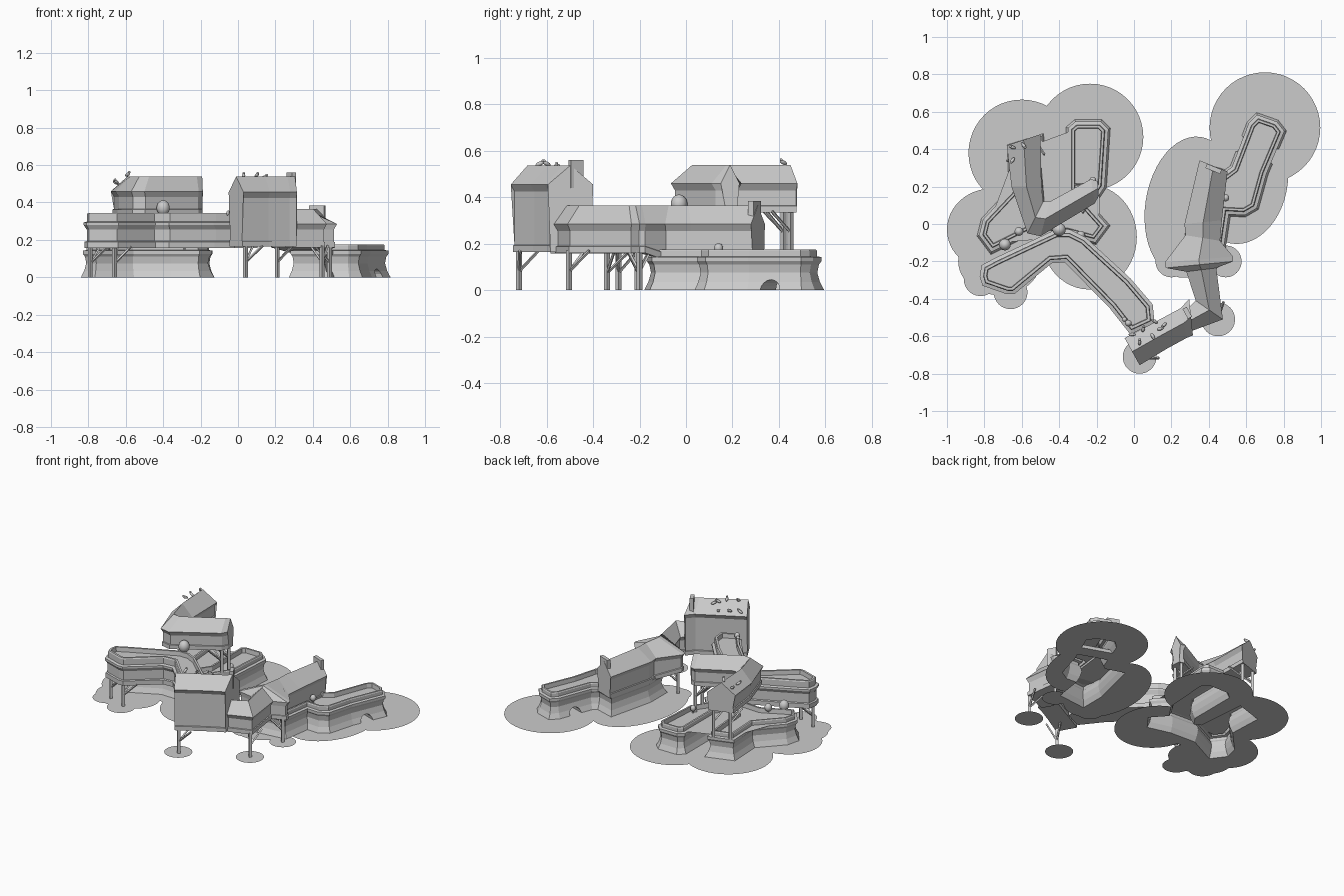
import bpy, bmesh, math
from mathutils import Vector, Matrix

if "Cube" in bpy.data.objects:
    bpy.data.objects.remove(bpy.data.objects["Cube"])


def finish(name, bm):
    bmesh.ops.recalc_face_normals(bm, faces=bm.faces)
    me = bpy.data.meshes.new(name)
    bm.to_mesh(me)
    bm.free()
    ob = bpy.data.objects.new(name, me)
    bpy.context.collection.objects.link(ob)
    return ob


def offset(poly, d):
    # mitred offset of a closed outline, positive = outward
    pts = [Vector(p) for p in poly]
    area = sum(a.x * b.y - b.x * a.y for a, b in zip(pts, pts[1:] + pts[:1]))
    s = 1 if area > 0 else -1
    out = []
    for i, p in enumerate(pts):
        e1 = (p - pts[i - 1]).normalized()
        e2 = (pts[(i + 1) % len(pts)] - p).normalized()
        n1, n2 = Vector((e1.y, -e1.x)) * s, Vector((e2.y, -e2.x)) * s
        out.append(p + (n1 + n2) * d / max(0.5, 1 + n1.dot(n2)))
    return out


def loft(name, rings):
    bm = bmesh.new()
    vs = [[bm.verts.new(p) for p in r] for r in rings]
    n = len(vs[0])
    for a, b in zip(vs, vs[1:]):
        for i in range(n):
            bm.faces.new((a[i], a[(i + 1) % n], b[(i + 1) % n], b[i]))
    caps = [bm.faces.new(vs[0]), bm.faces.new(vs[-1])]
    bmesh.ops.triangulate(bm, faces=caps, ngon_method='EAR_CLIP')
    return finish(name, bm)


def terrace(name, poly, profile):
    return loft(name, [[(p.x, p.y, z) for p in offset(poly, d)] for d, z in profile])


def building(name, left, right, zb, ze, zr, over=0.018):
    # gabled strip lofted between a left and a right eave line
    rings = []
    for i, (l, r) in enumerate(zip(left, right)):
        l, r = Vector(l), Vector(r)
        u = (r - l).normalized()
        b = zb[i] if isinstance(zb, list) else zb
        prof = [(.6 * over, b), (.6 * over, b + .028), (over, b + .03), (over, ze - .03), (0, ze)]
        m = (l + r) / 2
        ring = [(*(l + u * o), z) for o, z in prof] + [(m.x, m.y, zr)]
        ring += [(*(r - u * o), z) for o, z in reversed(prof)]
        rings.append(ring)
    return loft(name, rings)


def cut(ob, cutter):
    mod = ob.modifiers.new("cut", 'BOOLEAN')
    mod.operation, mod.solver, mod.object = 'DIFFERENCE', 'EXACT', cutter
    dg = bpy.context.evaluated_depsgraph_get()
    me = bpy.data.meshes.new_from_object(ob.evaluated_get(dg))
    ob.modifiers.clear()
    if len(me.polygons) > 20:
        ob.data = me


def beam(name, a, b, r=0.009, sides=4):
    a, b = Vector(a), Vector(b)
    bm = bmesh.new()
    m = Matrix.Translation((a + b) / 2) @ (b - a).to_track_quat('Z', 'Y').to_matrix().to_4x4()
    bmesh.ops.create_cone(bm, cap_ends=True, segments=sides, radius1=r, radius2=r,
                          depth=(b - a).length, matrix=m)
    return finish(name, bm)


def ball(name, c, s, tilt=0, yaw=0):
    bm = bmesh.new()
    m = Matrix.Translation(c) @ Matrix.Rotation(yaw, 4, 'Z') @ Matrix.Rotation(tilt, 4, 'Y')
    bmesh.ops.create_uvsphere(bm, u_segments=14, v_segments=9, radius=1,
                              matrix=m @ Matrix.Diagonal((*s, 1)))
    for f in bm.faces:
        f.smooth = True
    return finish(name, bm)


def box(name, c, s, yaw=0):
    bm = bmesh.new()
    bmesh.ops.create_cube(bm, size=1, matrix=Matrix.Translation(c) @ Matrix.Rotation(yaw, 4, 'Z')
                          @ Matrix.Diagonal((*s, 1)))
    return finish(name, bm)


def strip_faces(ob, test):
    # remove faces that pass the test and settle the rest on the ground
    bm = bmesh.new()
    bm.from_mesh(ob.data)
    bmesh.ops.delete(bm, geom=[f for f in bm.faces if test(f)], context='FACES')
    for v in bm.verts:
        v.co.z = max(v.co.z, 0)
    bm.to_mesh(ob.data)
    bm.free()


# stone bases with flared feet, cornice and parapet
BASE = [(.018, -.01), (.018, 0), (.002, .035), (-.008, .075), (-.002, .11), (.008, .125),
        (.008, .142), (-.010, .146), (-.010, .17), (-.014, .176), (-.026, .176), (-.029, .145)]
left_base = terrace("left_stone_base", [
    (-.145, .505), (-.18, .54), (-.31, .54), (-.345, .51), (-.345, .17), (-.40, .09), (-.47, .12),
    (-.50, .46), (-.66, .41), (-.65, .18), (-.80, .02), (-.82, -.06), (-.76, -.14), (-.56, -.04),
    (-.36, -.05), (-.21, -.09), (-.15, -.01), (-.24, .09), (-.165, .2)], BASE)
right_base = terrace("right_stone_base", [
    (.66, .575), (.76, .54), (.795, .495), (.70, .27), (.65, .09), (.59, .055), (.5, .06), (.47, -.14),
    (.29, -.16), (.29, 0), (.365, .31), (.49, .27), (.53, .30), (.62, .535)], BASE)

# tunnels through the bases
for base, a, b in [(right_base, (.45, .47, 0), (.9, .31, 0)),
                   (left_base, (-.43, .37, 0), (-.05, .37, 0)),
                   (left_base, (-.78, .3, 0), (-.42, .3, 0))]:
    t = beam("tunnel_cutter", a, b, .045, 16)
    t.hide_render = True
    cut(base, t)
    bpy.data.objects.remove(t)

# flat ground pads, open beneath the bases: x, y, radius x, radius y, turn
PADS = [(-.60, .38, .285, .285, 0), (-.235, .465, .285, .285, 0), (-.76, -.03, .24, .22, 0),
        (-.24, -.07, .255, .28, 0), (-.45, .1, .3, .25, 0), (-.72, -.2, .22, .18, 0),
        (-.82, -.295, .09, .09, 0), (-.66, -.365, .09, .09, 0), (.70, .515, .296, .296, 0),
        (.3, .09, .24, .38, -.15), (.58, .22, .24, .33, -.2), (.49, -.2, .085, .085, 0),
        (.20, -.2, .085, .085, 0), (.45, -.51, .09, .09, 0), (.03, -.71, .09, .09, 0)]
for x, y, rx, ry, rot in PADS:
    bm = bmesh.new()
    bmesh.ops.create_cone(bm, cap_ends=True, segments=48, radius1=1, radius2=1, depth=1,
                          matrix=Matrix.Translation((x, y, .002)) @ Matrix.Rotation(rot, 4, 'Z')
                          @ Matrix.Diagonal((rx, ry, .004, 1)))
    pad = finish("ground_pad", bm)
    cut(pad, left_base)
    cut(pad, right_base)
    strip_faces(pad, lambda f: any(v.co.z > .001 for v in f.verts))

# open the hollow undersides
for base in (left_base, right_base):
    strip_faces(base, lambda f: all(v.co.z < -.005 for v in f.verts))

# raised bridge terrace
terrace("bridge_terrace", [
    (-.825, -.28), (-.815, -.22), (-.74, -.18), (-.42, -.03), (-.34, -.03), (-.26, -.07), (-.02, -.29),
    (.10, -.43), (.11, -.53), (-.02, -.59), (-.13, -.45), (-.37, -.205), (-.44, -.21),
    (-.64, -.375), (-.68, -.375), (-.81, -.33)],
    [(-.012, .158), (-.005, .158), (-.005, .19), (-.016, .193), (-.016, .255), (0, .28), (0, .293),
     (-.018, .298), (-.018, .338), (-.022, .345), (-.036, .345), (-.039, .315)])

# gabled buildings
building("left_house", [(-.68, .42), (-.655, .2), (-.57, -.05), (-.50, -.065), (-.21, .11), (-.188, .15)],
         [(-.50, .48), (-.495, .2), (-.485, .12), (-.45, .12), (-.23, .24), (-.195, .23)], .335, .46, .54)
building("tall_house", [(-.05, -.61), (.12, -.52), (.25, -.45), (.295, -.40)],
         [(.03, -.755), (.17, -.67), (.28, -.61), (.315, -.595)], .165, .455, .538)
building("low_wing", [(.35, .34), (.27, 0), (.275, -.06), (.165, -.205), (.17, -.235), (.28, -.255),
                      (.33, -.41), (.25, -.485)],
         [(.50, .28), (.47, .02), (.46, -.09), (.53, -.175), (.53, -.2), (.44, -.235),
          (.475, -.51), (.30, -.575)],
         [.13, .13, .13] + [.16] * 5, .285, .365)
box("tall_house_chimney", (.285, -.475, .5), (.025, .06, .12), .5)
box("low_wing_chimney", (.425, .295, .345), (.085, .025, .08), -.38)

# timber stilts with diagonal braces: x, y, bottom, top, inward point
STILTS = [(-.79, -.29, 0, .165, -.6, -.2), (-.66, -.34, 0, .165, -.5, -.15),
          (.04, -.72, 0, .17, .3, -.55), (.45, -.505, 0, .17, .38, -.2),
          (.49, -.2, 0, .17, .35, -.2), (.21, -.21, 0, .17, .35, -.2),
          (-.64, .42, .145, .34, -.6, .1), (-.53, .45, .145, .34, -.52, .1),
          (-.22, .21, .145, .34, -.5, .05), (-.225, .14, .145, .34, -.5, 0)]
for x, y, z0, z1, tx, ty in STILTS:
    p = Vector((x, y, 0))
    d = (Vector((tx, ty, 0)) - p).normalized()
    beam("stilt", (x, y, z0), (x, y, z1), .013)
    side = Vector((-d.y, d.x, 0))
    for k in (d + side * .6, d - side * .6):
        beam("stilt_brace", (x, y, z1 - .09), p + k * .08 + Vector((0, 0, z1)), .007)

# clipped trees: x, y, standing height, radius
for x, y, z, r in [(-.4, -.03, .32, .036), (-.69, -.11, .145, .032), (-.615, -.04, .145, .024),
                   (-.285, -.06, .145, .024), (-.22, .235, .145, .018), (.49, .14, .145, .02),
                   (-.03, -.53, .315, .018), (-.05, -.51, .315, .013)]:
    beam("tree_stem", (x, y, z), (x, y, z + .03), .006, 8)
    ball("clipped_tree", (x, y, z + .015 + r), (r, r, r * 1.15))

# birds resting on the roofs
for i, (x, y, z) in enumerate([(-.01, -.59, .49), (.05, -.56, .49), (.11, -.52, .49), (.16, -.54, .525),
                               (.10, -.60, .545), (.14, -.56, .535), (.03, -.63, .545),
                               (-.65, .41, .505), (-.65, .34, .51), (-.59, .42, .55)]):
    ball("bird_body", (x, y, z), (.02, .009, .009), -.4, i * 1.3)
    ball("bird_head", (x + .013 * math.cos(i * 1.3), y + .013 * math.sin(i * 1.3), z + .012),
         (.007, .006, .006))
